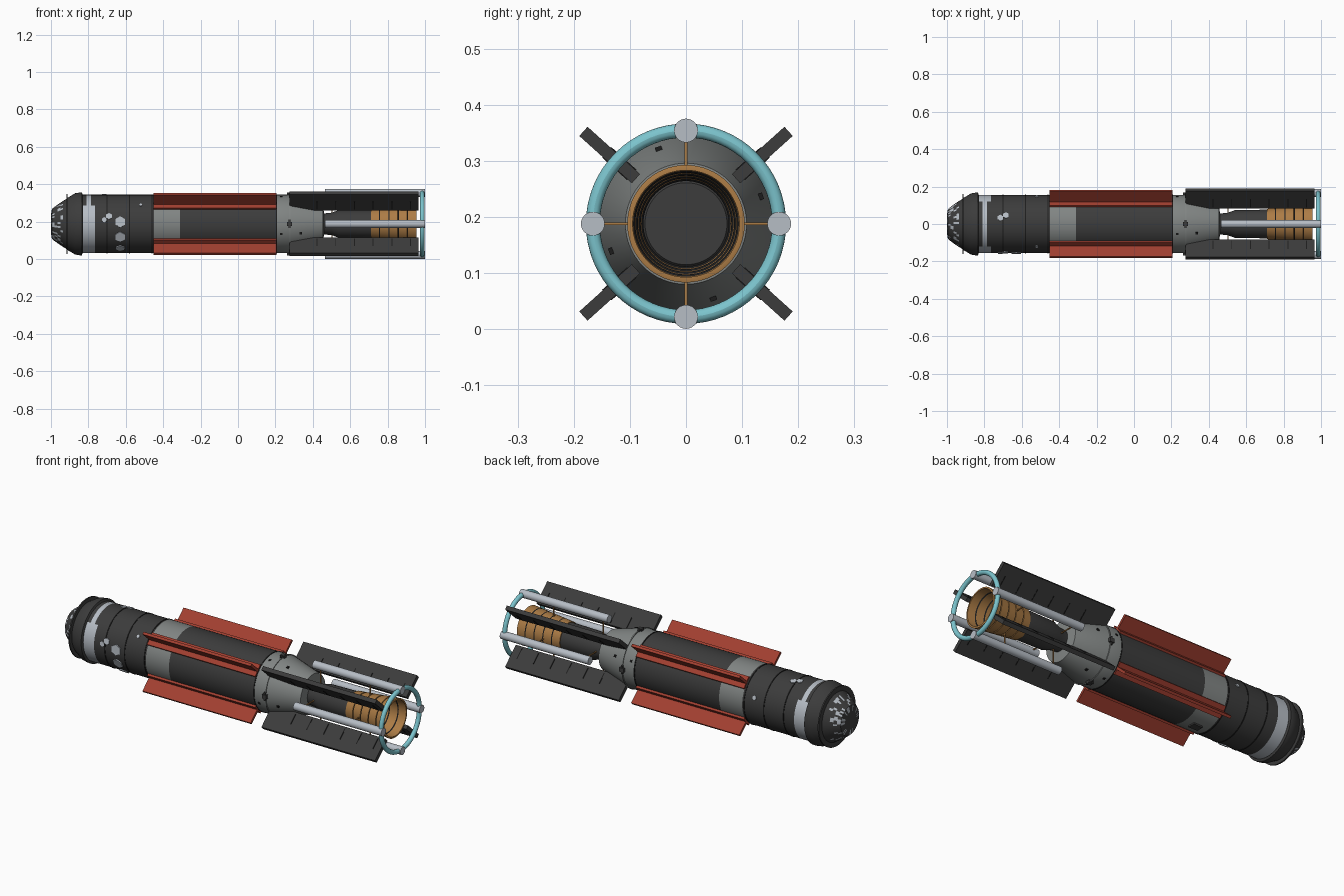
import bpy, bmesh, math, random
from mathutils import Matrix, Vector

random.seed(4)
AXIS_Z = 0.188
DIAGONALS = [math.radians(a) for a in (42, 138, 222, 318)]
QUARTERS = [k * math.pi / 2 for k in range(4)]

cube = bpy.data.objects.get("Cube")
if cube:
    bpy.data.objects.remove(cube)


def material(name, color):
    m = bpy.data.materials.new(name)
    m.use_nodes = True
    m.diffuse_color = (*color, 1)
    bsdf = m.node_tree.nodes["Principled BSDF"]
    bsdf.inputs["Base Color"].default_value = (*color, 1)
    bsdf.inputs["Roughness"].default_value = 0.6
    return m


DARK = material("charcoal", (0.045, 0.045, 0.045))
GREY = material("mid grey", (0.22, 0.235, 0.23))
WHITE = material("pale blue grey", (0.47, 0.51, 0.56))
RED = material("brick red", (0.36, 0.05, 0.03))
GOLD = material("bronze", (0.41, 0.2, 0.06))
CYAN = material("cyan", (0.2, 0.55, 0.61))
BLACK = material("near black", (0.012, 0.012, 0.012))


def finish(name, bm, mats, smooth=True):
    """Turn a bmesh into an object lying on the long axis."""
    bmesh.ops.recalc_face_normals(bm, faces=bm.faces)
    mesh = bpy.data.meshes.new(name)
    bm.to_mesh(mesh)
    bm.free()
    for m in mats:
        mesh.materials.append(m)
    ob = bpy.data.objects.new(name, mesh)
    ob.location.z = AXIS_Z
    bpy.context.collection.objects.link(ob)
    if smooth:
        bpy.ops.object.select_all(action='DESELECT')
        ob.select_set(True)
        bpy.context.view_layer.objects.active = ob
        bpy.ops.object.shade_smooth_by_angle(angle=math.radians(25))
    return ob


def lathe(name, profile, mats, rule=None, segs=64):
    """Revolve (x, radius) points about the x axis; rule(row, angle) picks the colour."""
    bm = bmesh.new()
    rings = []
    for x, r in profile:
        if r == 0:
            rings.append([bm.verts.new((x, 0, 0))] * segs)
        else:
            rings.append([bm.verts.new((x, r * math.cos(t), r * math.sin(t)))
                          for t in (2 * math.pi * k / segs for k in range(segs))])
    for row, (a, b) in enumerate(zip(rings, rings[1:])):
        for k in range(segs):
            n = (k + 1) % segs
            corners = list(dict.fromkeys((a[k], a[n], b[n], b[k])))
            face = bm.faces.new(corners)
            if rule:
                face.material_index = rule(row, 2 * math.pi * (k + 0.5) / segs)
    return finish(name, bm, mats)


def add_box(bm, x0, x1, r0, r1, width, angle):
    """Box reaching from radius r0 to r1 at an angle round the axis."""
    m = (Matrix.Rotation(angle, 4, 'X')
         @ Matrix.Translation(((x0 + x1) / 2, (r0 + r1) / 2, 0))
         @ Matrix.Diagonal((x1 - x0, r1 - r0, width, 1)))
    bmesh.ops.create_cube(bm, size=1, matrix=m)


def boxes(name, specs, angles, mat):
    bm = bmesh.new()
    for angle in angles:
        for spec in specs:
            add_box(bm, *spec, angle)
    return finish(name, bm, [mat], smooth=False)


def add_cylinder(bm, center, direction, radius, length, segs):
    m = (Matrix.Translation(center)
         @ Vector(direction).to_track_quat('Z', 'Y').to_matrix().to_4x4())
    bmesh.ops.create_cone(bm, cap_ends=True, segments=segs, radius1=radius,
                          radius2=radius, depth=length, matrix=m)


def radial(angle):
    return Vector((0, math.cos(angle), math.sin(angle)))


# Nose cone with scattered pale tiles
nose = [(-1, 0), (-1, 0.05), (-0.995, 0.08), (-0.98, 0.092), (-0.965, 0.103),
        (-0.95, 0.113), (-0.935, 0.123), (-0.915, 0.135)]
lathe("nose_cone", nose, [DARK, WHITE],
      lambda row, t: int(0 < row < 6 and random.random() < 0.24))

# Shoulder flange between nose and hull
lathe("nose_shoulder", [(-0.918, 0.12), (-0.918, 0.16), (-0.911, 0.16), (-0.911, 0.14),
                        (-0.87, 0.164), (-0.845, 0.168), (-0.835, 0.168),
                        (-0.83, 0.155)], [DARK])

# Hull: painted bands, wide low on the sides and narrow over the top
R = 0.156


def hull_colour(row, t):
    if row == 1 or row == 3:
        return 1 if math.sin(t) < 0.6 else 0
    return {2: 1, 5: 2, 7: 2, 8: 2, 9: 2}.get(row, 0)


lathe("hull", [(-0.84, R), (-0.83, R), (-0.81, R), (-0.785, R), (-0.765, R), (-0.45, R),
               (-0.31, R), (0.205, R), (0.28, R), (0.455, 0.108), (0.46, 0.05)],
      [DARK, WHITE, GREY], hull_colour)

# Raised seams round the hull
for i, x in enumerate((-0.7, -0.58, -0.46, 0.205)):
    lathe(f"hull_seam_{i + 1}", [(x - 0.003, R - 0.002), (x - 0.003, R + 0.002),
                                 (x + 0.003, R + 0.002), (x + 0.003, R - 0.002)], [BLACK])
lathe("cone_flange", [(0.274, R - 0.002), (0.274, R + 0.004), (0.28, R + 0.004),
                      (0.28, R - 0.002)], [GREY])

# Pale hexagonal hatches on the hull
bm = bmesh.new()
for x, deg, size in ((-0.63, 176, 0.03), (-0.63, 206, 0.03), (-0.63, 236, 0.026),
                     (-0.715, 172, 0.014), (-0.69, 165, 0.018), (-0.715, 78, 0.017),
                     (-0.685, 73, 0.017), (-0.52, 140, 0.009), (-0.52, 20, 0.012)):
    d = radial(math.radians(deg))
    add_cylinder(bm, d * R + Vector((x, 0, 0)), d, size, 0.008, 6)
finish("hull_hatches", bm, [WHITE], smooth=False)

# Thruster blocks on the rear section and a small box under the hull
boxes("thruster_blocks", [(0.262, 0.288, 0.15, 0.168, 0.022), (0.27, 0.28, 0.15, 0.164, 0.045)],
      QUARTERS, DARK)
boxes("belly_box", [(-0.41, -0.355, 0.15, 0.163, 0.04)], [-math.pi / 2], DARK)
boxes("rear_vents", [(0.225, 0.237, 0.15, 0.158, 0.012), (0.33, 0.342, 0.13, 0.146, 0.012)],
      [q + 0.35 for q in QUARTERS], BLACK)

# Red fins with wide root plates
boxes("red_fins", [(-0.452, 0.205, 0.15, 0.24, 0.014), (-0.452, 0.205, 0.14, 0.164, 0.066)],
      DIAGONALS, RED)

# Long rear panels with shallow slats
boxes("rear_panels", [(0.275, 0.965, 0.12, 0.246, 0.022)], DIAGONALS, DARK)
boxes("panel_slats", [(x, x + 0.005, 0.13, 0.19, 0.025)
                      for x in (0.42 + 0.1 * k for k in range(6))], DIAGONALS, BLACK)

# Engine body, closed at the bell throat
lathe("engine_body", [(0.45, 0.055), (0.5, 0.06), (0.54, 0.074), (0.72, 0.077), (0.725, 0.073),
                      (0.725, 0)], [DARK])

# Bell built of flared hoops, outer wall then inner wall
HOOPS = 5
outer, step = [], 0.25 / HOOPS
for k in range(HOOPS):
    x, r = 0.71 + k * step, 0.081 + 0.0048 * k
    outer += [(x, r), (x + step - 0.006, r + 0.0045), (x + step - 0.005, r + 0.001)]
inner = [(x, r - 0.006) for x, r in reversed(outer)]
lathe("engine_bell", outer + inner + outer[:1], [GOLD, BLACK],
      lambda row, t: int(row % 3 == 2 and row != 3 * HOOPS - 1 and row < 6 * HOOPS - 1
                         or row > 3 * HOOPS and row % 3 == 0))

# Four support rods with thin struts
bm = bmesh.new()
for a in QUARTERS:
    add_cylinder(bm, radial(a) * 0.166 + Vector((0.7325, 0, 0)), (1, 0, 0), 0.0213, 0.535, 24)
finish("support_rods", bm, [WHITE])
boxes("rod_struts", [(0.5, 0.505, 0.055, 0.155, 0.005), (0.8, 0.805, 0.085, 0.155, 0.005)],
      QUARTERS, GOLD)

# Rear hoop
tube = [(0.985 + 0.0125 * math.cos(t), 0.166 + 0.0125 * math.sin(t))
        for t in (2 * math.pi * k / 16 for k in range(17))]
lathe("rear_hoop", tube, [CYAN])
